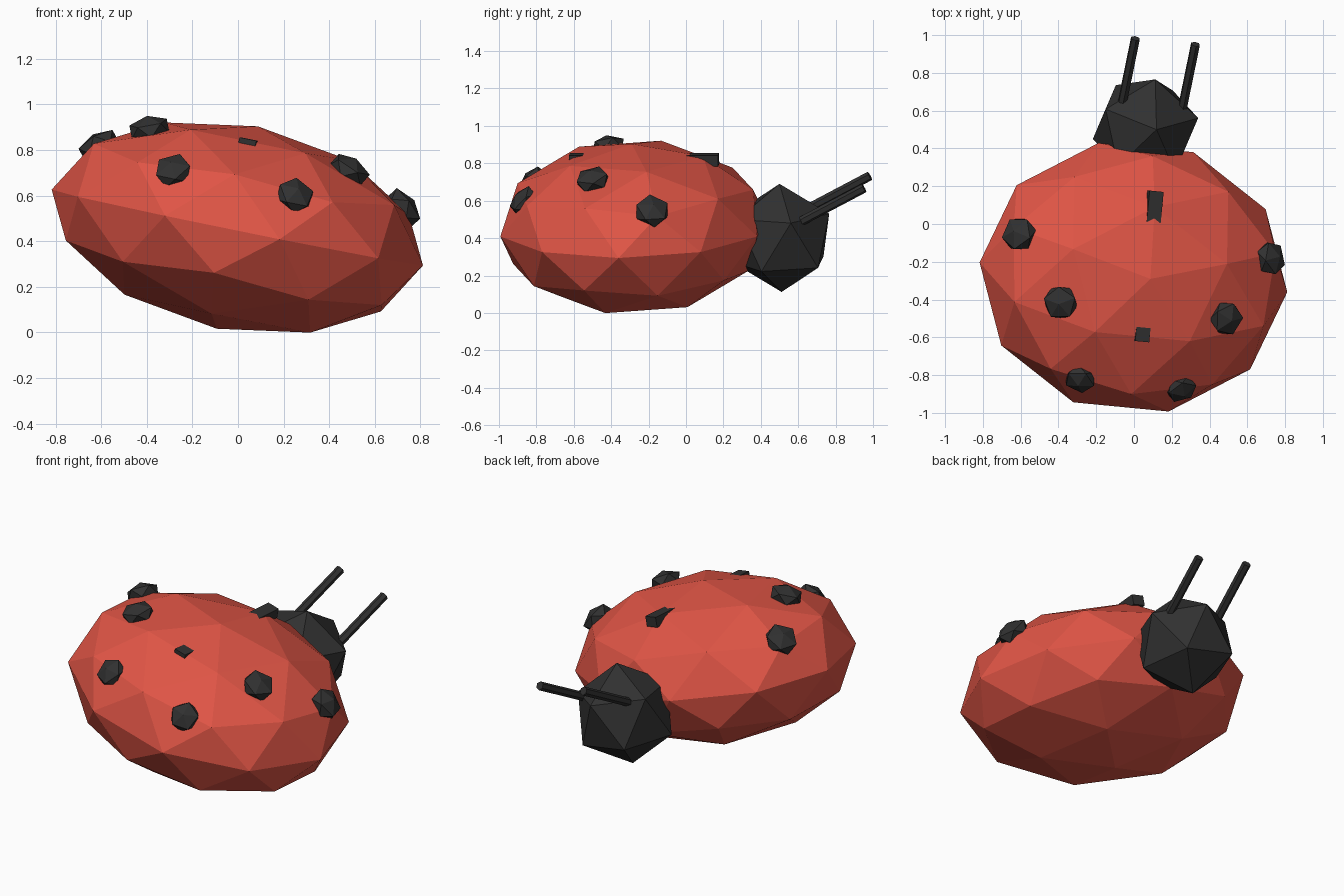
import bpy, bmesh
from math import radians
from mathutils import Matrix, Vector

if "Cube" in bpy.data.objects:
    bpy.data.objects.remove(bpy.data.objects["Cube"])

# Whole beetle is tilted: rolled about y, then turned about z
BODY = Vector((0.835, 0.725, 0.453))
TILT = (Matrix.Translation((-0.003, -0.282, 0.46))
        @ Matrix.Rotation(radians(-5.5), 4, 'Z')
        @ Matrix.Rotation(radians(11.5), 4, 'Y'))
TURN = Matrix.Rotation(radians(90), 4, 'Z')


def material(name, rgb):
    m = bpy.data.materials.new(name)
    m.diffuse_color = (*rgb, 1)
    m.use_nodes = True
    m.node_tree.nodes["Principled BSDF"].inputs["Base Color"].default_value = m.diffuse_color
    return m


RED = material("red", (0.74, 0.09, 0.06))
DARK = material("dark", (0.03, 0.03, 0.03))


def add(name, bm, local, mat):
    bm.transform(TILT @ local)
    mesh = bpy.data.meshes.new(name)
    bm.to_mesh(mesh)
    bm.free()
    mesh.materials.append(mat)
    obj = bpy.data.objects.new(name, mesh)
    bpy.context.collection.objects.link(obj)
    return obj


def ball(name, detail, loc, rot, scale, mat):
    bm = bmesh.new()
    bmesh.ops.create_icosphere(bm, subdivisions=detail, radius=1)
    local = Matrix.Translation(loc) @ rot @ Matrix.Diagonal((*scale, 1)) @ TURN
    return add(name, bm, local, mat)


# Shell and head
ball("shell", 2, (0, 0, 0), Matrix(), BODY, RED)
ball("head", 1, (0, 0.79, -0.06), Matrix(), (0.295,) * 3, DARK)

# Seam bar along the back, mostly sunk in the shell
bm = bmesh.new()
bmesh.ops.create_cube(bm, size=1)
add("back_seam", bm, Matrix.Translation((0, 0.065, 0.366))
    @ Matrix.Diagonal((0.076, 0.8, 0.06, 1)), DARK)

# Mirrored spots (flattened along the shell normal) and antennae
SPOTS = [("front", (0.684, 0.17, 0.226), 0.1),
         ("middle", (0.45, -0.17, 0.35), 0.098),
         ("rear", (0.274, -0.563, 0.199), 0.09)]
for side, sx in (("left", -1), ("right", 1)):
    for part, (x, y, z), r in SPOTS:
        p = Vector((sx * x, y, z))
        normal = Vector(c / s ** 2 for c, s in zip(p, BODY))
        rot = normal.to_track_quat('Z', 'Y').to_matrix().to_4x4()
        ball(f"{part}_spot_{side}", 1, p, rot, (r, r, 0.6 * r), DARK)

    base, tip = Vector((sx * 0.163, 0.88, 0.043)), Vector((sx * 0.163, 1.26, 0.245))
    axis = tip - base
    bm = bmesh.new()
    bmesh.ops.create_cone(bm, cap_ends=True, segments=6, radius1=0.025,
                          radius2=0.025, depth=axis.length)
    add(f"antenna_{side}", bm, Matrix.Translation((base + tip) / 2)
        @ axis.to_track_quat('Z', 'Y').to_matrix().to_4x4(), DARK)
